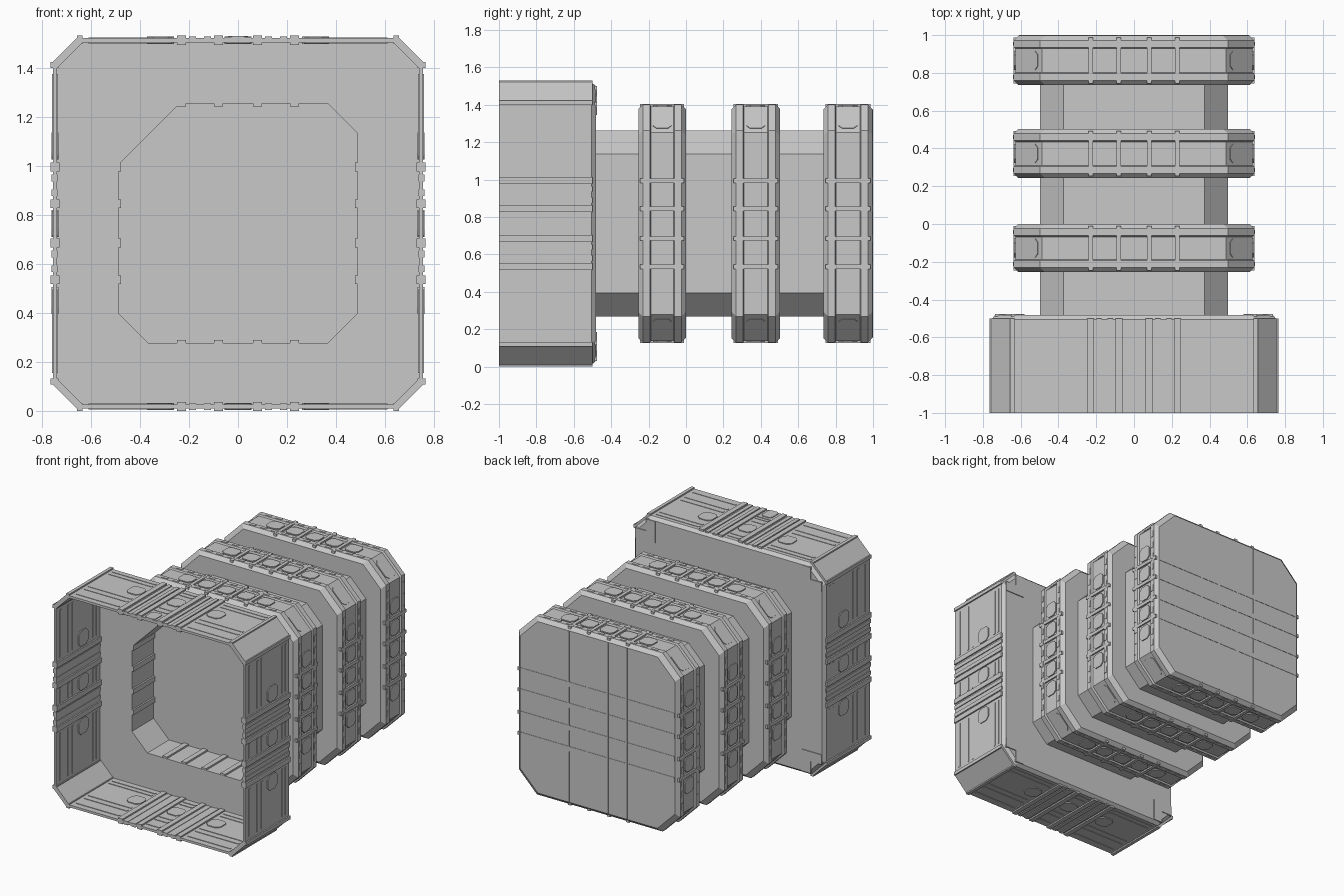
import bpy, bmesh, math

cube = bpy.data.objects.get("Cube")
if cube:
    bpy.data.objects.remove(cube, do_unlink=True)

MID = 0.765                      # height of the long axis
RIBS = (-0.23, -0.08, 0.08, 0.23)

grey = bpy.data.materials.new("hull grey")
grey.use_nodes = True
colour = (0.58, 0.58, 0.58, 1)
grey.diffuse_color = colour
grey.node_tree.nodes["Principled BSDF"].inputs["Base Color"].default_value = colour


def finish(name, bm):
    bmesh.ops.recalc_face_normals(bm, faces=bm.faces)
    mesh = bpy.data.meshes.new(name)
    bm.to_mesh(mesh)
    bm.free()
    mesh.materials.append(grey)
    obj = bpy.data.objects.new(name, mesh)
    bpy.context.collection.objects.link(obj)
    return obj


def octagon(half, cut, odd_cut=None):
    """Square with cut corners; one upper corner may be cut deeper."""
    pts = []
    for sx, sz in ((1, 1), (-1, 1), (-1, -1), (1, -1)):
        c = odd_cut if odd_cut and (sx, sz) == (-1, 1) else cut
        pair = [(sx * half, sz * (half - c)), (sx * (half - c), sz * half)]
        pts += pair if sx == sz else pair[::-1]
    return pts


def loft(name, rings):
    """Closed solid through octagon rings given as (y, octagon)."""
    bm = bmesh.new()
    loops = [[bm.verts.new((x, y, z + MID)) for x, z in pts] for y, pts in rings]
    for a, b in zip(loops, loops[1:]):
        for i in range(8):
            j = (i + 1) % 8
            bm.faces.new((a[i], a[j], b[j], b[i]))
    bm.faces.new(loops[0])
    bm.faces.new(loops[-1])
    return finish(name, bm)


def slab(bm, u0, u1, y0, y1, h0, h1, side, cut=0):
    """Plate on one side of the model: u along it, h outward from the axis."""
    if cut:
        outline = [(u0 + cut, y0), (u1 - cut, y0), (u1, y0 + cut), (u1, y1 - cut),
                   (u1 - cut, y1), (u0 + cut, y1), (u0, y1 - cut), (u0, y0 + cut)]
    else:
        outline = [(u0, y0), (u1, y0), (u1, y1), (u0, y1)]
    s, c = math.sin(side * math.pi / 2), math.cos(side * math.pi / 2)
    low, high = [[bm.verts.new((u * c + h * s, y, MID + h * c - u * s))
                  for u, y in outline] for h in (h0, h1)]
    bm.faces.new(low)
    bm.faces.new(high)
    n = len(outline)
    for i in range(n):
        j = (i + 1) % n
        bm.faces.new((low[i], low[j], high[j], high[i]))


# Open front shell, recess and body as one continuous skin
loft("hull", [
    (-0.20, octagon(0.488, 0.122, 0.25)), (-0.50, octagon(0.488, 0.122, 0.25)),
    (-0.50, octagon(0.738, 0.105)), (-1.0, octagon(0.738, 0.105)),
    (-1.0, octagon(0.755, 0.11)), (-0.505, octagon(0.755, 0.11)),
    (-0.482, octagon(0.735, 0.11)), (-0.482, octagon(0.497, 0.125)),
    (0.98, octagon(0.497, 0.125))])

# Shell ribs, corner strips and channels between rib pairs
bm = bmesh.new()
for side in range(4):
    for u in RIBS:
        slab(bm, u - 0.018, u + 0.018, -1, -0.5, 0.728, 0.765, side)
    for s in (-1, 1):
        slab(bm, s * 0.645 - 0.012, s * 0.645 + 0.012, -1, -0.5, 0.732, 0.765, side)
        for u in (0.125, 0.185):
            slab(bm, s * u - 0.014, s * u + 0.014, -1, -0.5, 0.735, 0.761, side)
finish("shell_ribs", bm)

# Shell corner armour, with feet on the rear wall
bm = bmesh.new()
for side in range(4):
    slab(bm, -0.08, 0.08, -1, -0.5, 0.982, 0.999, side + 0.5)
    for s in (-1, 1):
        a, b = sorted((s * 0.58, s * 0.65))
        slab(bm, a, b, -0.49, -0.476, 0.58, 0.735, side)
finish("shell_corners", bm)

# Shell hatches and fine louvre strips
bm = bmesh.new()
for side in range(4):
    for u in (-0.315, 0, 0.315):
        slab(bm, u - 0.055, u + 0.055, -0.75, -0.64, 0.732, 0.761, side, 0.025)
    for a, b in ((-0.61, -0.27), (-0.05, 0.05), (0.27, 0.61)):
        for y in (-0.95, -0.86, -0.81, -0.58, -0.54):
            slab(bm, a, b, y - 0.008, y + 0.008, 0.734, 0.758, side)
finish("shell_hatches", bm)

# Small latch on the front edge of the roof
bm = bmesh.new()
slab(bm, -0.055, 0.055, -1, -0.88, 0.74, 0.759, 0)
slab(bm, -0.04, 0.04, -1, -0.9, 0.74, 0.764, 0, 0.015)
finish("roof_latch", bm)

# Ribs lining the recess and crossing its rear wall
bm = bmesh.new()
for side in range(4):
    for u in RIBS:
        slab(bm, u - 0.018, u + 0.018, -0.498, -0.2, 0.476, 0.49, side)
for side in (0, 1):
    for u in RIBS:
        slab(bm, u - 0.018, u + 0.018, -0.212, -0.198, -0.485, 0.485, side)
finish("recess_ribs", bm)

# Three collars around the body
for label, y0, y1 in (("front", -0.255, 0.0), ("middle", 0.243, 0.503), ("rear", 0.735, 0.997)):
    edge = [(0, 0.612), (0.025, 0.637), (0.062, 0.637), (0.068, 0.627)]
    rings = [(y0 + d, octagon(h, 0.14)) for d, h in edge]
    rings += [(y1 - d, octagon(h, 0.14)) for d, h in reversed(edge)]
    loft(label + "_collar", rings)
    mid = (y0 + y1) / 2
    bm = bmesh.new()
    for side in range(4):
        # Dividers, then hatches between them
        for u in RIBS:
            slab(bm, u - 0.012, u + 0.012, y0 + 0.01, y1 - 0.01, 0.6, 0.638, side)
        for i in range(-2, 3):
            u = i * 0.155
            slab(bm, u - 0.053, u + 0.053, mid - 0.05, mid + 0.05, 0.62, 0.634, side, 0.022)
        # Clips along both lips
        for i in range(-5, 6):
            for y in (y0 + 0.043, y1 - 0.043):
                u = i * 0.0775 * 1.1
                slab(bm, u - 0.022, u + 0.022, y - 0.01, y + 0.01, 0.63, 0.64, side)
        # Corner pad
        slab(bm, -0.07, 0.07, mid - 0.05, mid + 0.05, 0.775, 0.792, side + 0.5, 0.02)
    finish(label + "_collar_fittings", bm)

# Slim strips across the rear face
bm = bmesh.new()
for u in RIBS:
    slab(bm, u - 0.006, u + 0.006, 0.99, 1.0, -0.61, 0.61, 0)
    slab(bm, u - 0.018, u + 0.018, 0.99, 0.9995, -0.61, 0.61, 1)
finish("rear_strips", bm)
